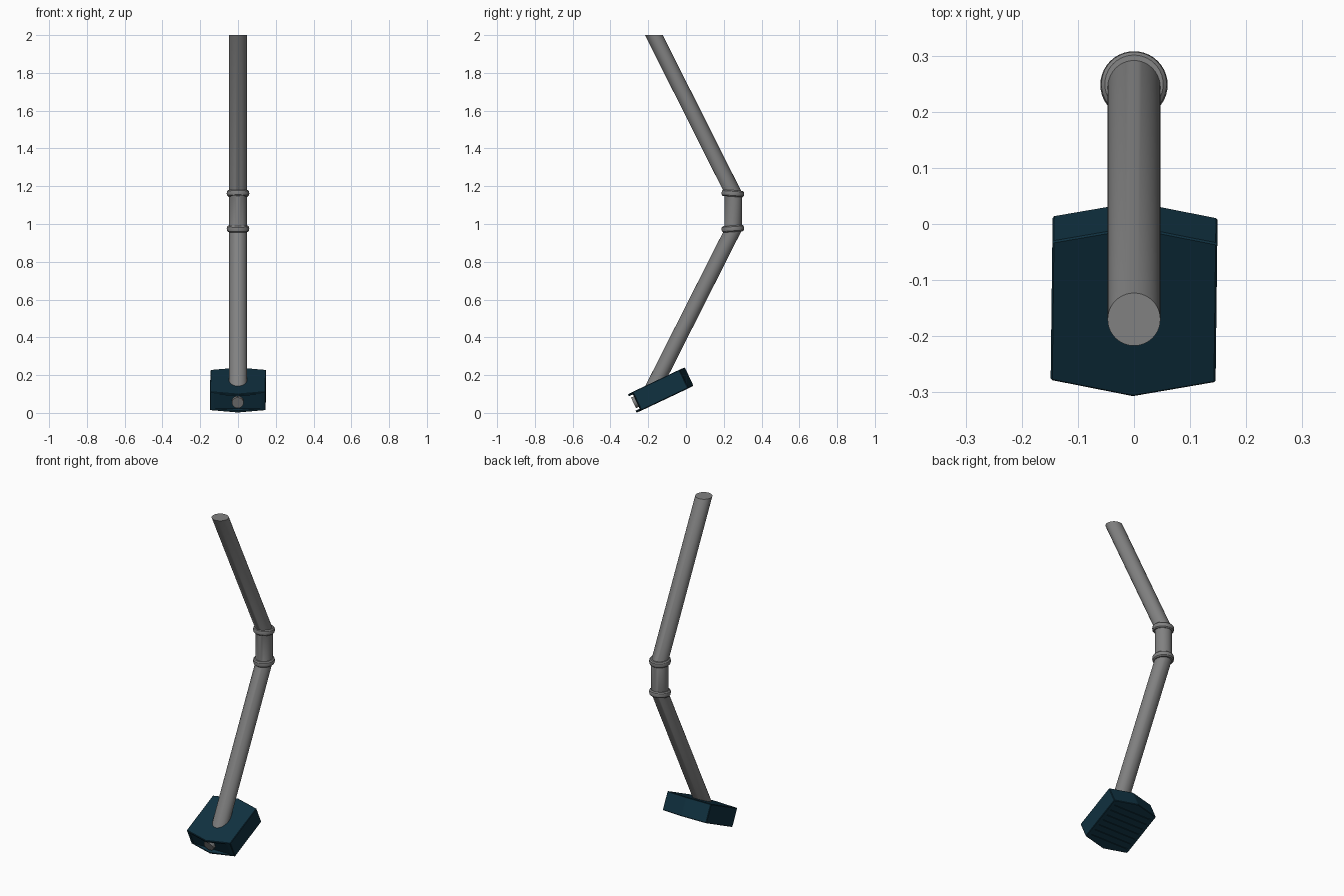
import bpy, bmesh, math
from mathutils import Matrix, Vector

if "Cube" in bpy.data.objects:
    bpy.data.objects.remove(bpy.data.objects["Cube"])


def material(name, col):
    m = bpy.data.materials.new(name)
    m.diffuse_color = (*col, 1)
    m.use_nodes = True
    m.node_tree.nodes["Principled BSDF"].inputs["Base Color"].default_value = m.diffuse_color
    return m


grey = material("grey metal", (0.22, 0.22, 0.22))
teal = material("dark teal", (0.005, 0.03, 0.05))


def finish(bm, name, mat, matrix=None):
    bmesh.ops.recalc_face_normals(bm, faces=bm.faces)
    me = bpy.data.meshes.new(name)
    bm.to_mesh(me)
    bm.free()
    ob = bpy.data.objects.new(name, me)
    bpy.context.collection.objects.link(ob)
    me.materials.append(mat)
    if matrix is not None:
        ob.matrix_world = matrix
    return ob


def activate(ob):
    bpy.ops.object.select_all(action='DESELECT')
    ob.select_set(True)
    bpy.context.view_layer.objects.active = ob


def loft(name, rings, mat, matrix=None, n=40):
    """Round solid through level circles given as (y, z, radius)."""
    bm = bmesh.new()
    loops = [[bm.verts.new((r * math.cos(2 * math.pi * i / n),
                            y + r * math.sin(2 * math.pi * i / n), z))
              for i in range(n)] for y, z, r in rings]
    for a, b in zip(loops, loops[1:]):
        for i in range(n):
            j = (i + 1) % n
            bm.faces.new((a[i], a[j], b[j], b[i]))
    bm.faces.new(loops[0][::-1])
    bm.faces.new(loops[-1])
    ob = finish(bm, name, mat, matrix)
    activate(ob)
    bpy.ops.object.shade_smooth_by_angle(angle=math.radians(25))
    return ob


def add_box(bm, lo, hi):
    lo, hi = Vector(lo), Vector(hi)
    m = Matrix.Translation((lo + hi) / 2) @ Matrix.Diagonal((*(hi - lo), 1))
    bmesh.ops.create_cube(bm, size=1, matrix=m)


# Bent tube: sloping, upright, sloping
R = 0.047
loft("bent_tube", [(-0.195, 0.09, R), (0.25, 0.97, R),
                   (0.25, 1.165, R), (-0.17, 2.0, R)], grey)

# Collars over the two bends
for name, z, tilt in (("lower_collar", 0.975, 4), ("upper_collar", 1.162, -4)):
    prof = [(0, -0.017, 0.052), (0, -0.011, 0.058), (0, 0, 0.060),
            (0, 0.011, 0.058), (0, 0.017, 0.052)]
    loft(name, prof, grey, Matrix.Translation((0, 0.248, z))
         @ Matrix.Rotation(math.radians(tilt), 4, 'X'))

# Tilted head frame: local y runs along the head, local z is its top normal
frame = (Matrix.Translation((0, -0.15, 0))
         @ Matrix.Rotation(math.radians(-0.7), 4, 'Z')
         @ Matrix.Translation((0, -0.158, 0.0985))
         @ Matrix.Rotation(math.radians(25.3), 4, 'X'))
L, W, T, P = 0.334, 0.147, 0.108, 0.03

# Head block with pointed front and back
bm = bmesh.new()
outline = [(0, 0), (W, P), (W, L - P), (0, L), (-W, L - P), (-W, P)]
base = bm.faces.new([bm.verts.new((x, y, -T)) for x, y in outline])
ext = bmesh.ops.extrude_face_region(bm, geom=[base])
bmesh.ops.translate(bm, vec=(0, 0, T),
                    verts=[v for v in ext["geom"] if isinstance(v, bmesh.types.BMVert)])
bmesh.ops.recalc_face_normals(bm, faces=bm.faces)
bmesh.ops.bevel(bm, geom=bm.edges[:], offset=0.003, segments=1, affect='EDGES')
head = finish(bm, "head_block", teal, frame)

# Cutter: front recess and grooves on the underside
bm = bmesh.new()
add_box(bm, (-0.125, -0.05, -T + 0.012), (0.125, 0.027, -0.012))
for k in range(7):
    y = 0.055 + k * 0.037
    add_box(bm, (-0.125, y - 0.003, -T - 0.02), (0.125, y + 0.003, -T + 0.006))
cutter = finish(bm, "head_cutter", teal, frame)
cutter.hide_render = True
mod = head.modifiers.new("cuts", 'BOOLEAN')
mod.operation = 'DIFFERENCE'
mod.solver = 'EXACT'
mod.object = cutter
bpy.context.view_layer.update()
activate(head)
bpy.ops.object.modifier_apply(modifier=mod.name)
bpy.data.objects.remove(cutter)

# Round stub in the front recess
loft("front_stub", [(0, -0.1, 0.031), (0, -0.008, 0.031)], grey,
     frame @ Matrix.Translation((0, 0, -T / 2)) @ Matrix.Rotation(math.radians(90), 4, 'X'))
